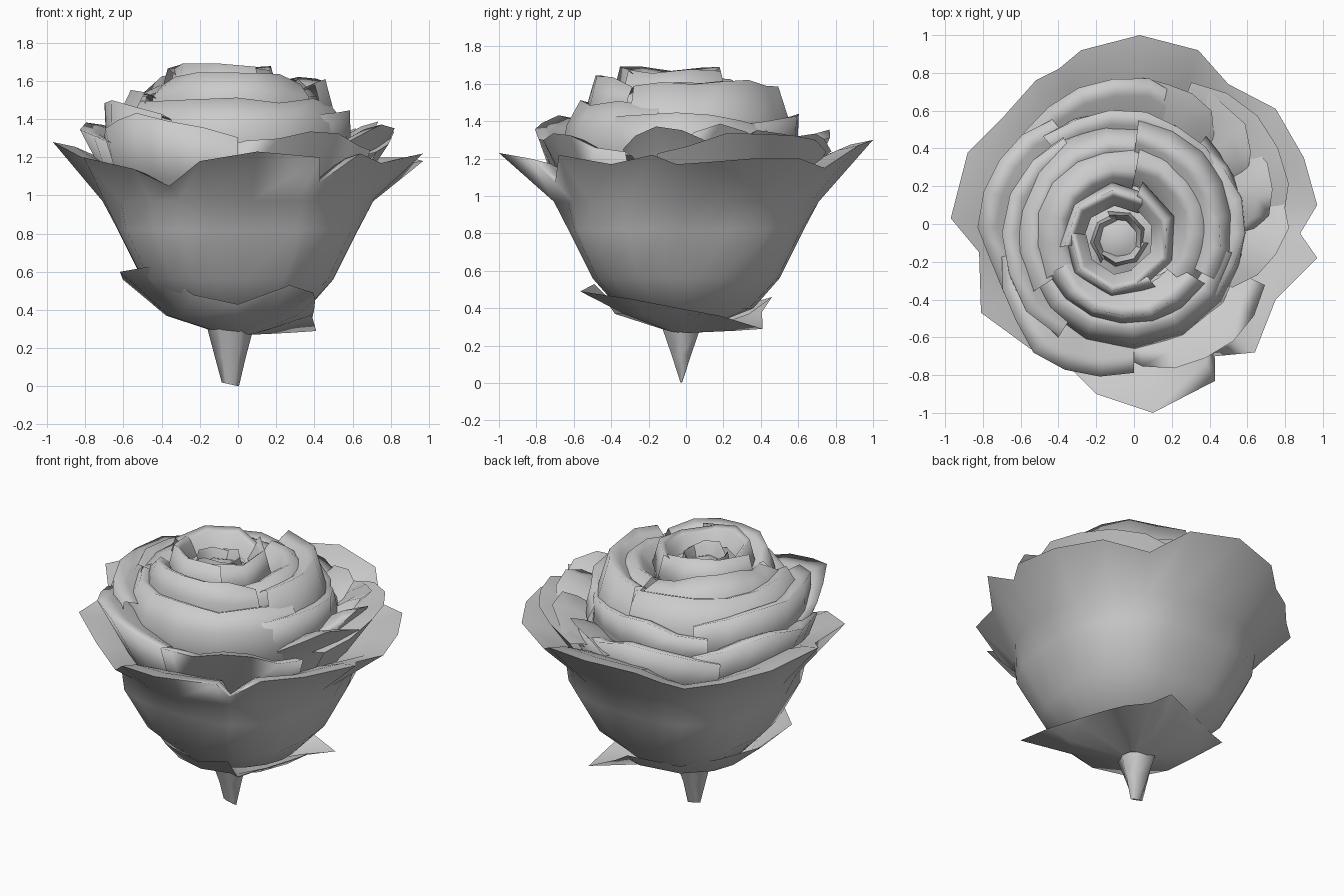
import bpy, bmesh, math, random

random.seed(4)
if "Cube" in bpy.data.objects:
    bpy.data.objects.remove(bpy.data.objects["Cube"], do_unlink=True)

grey = bpy.data.materials.new("petal grey")
grey.use_nodes = True
colour = (0.6, 0.6, 0.6, 1)
grey.diffuse_color = colour
grey.node_tree.nodes["Principled BSDF"].inputs["Base Color"].default_value = colour


def sheet(name, rows, closed=False):
    """Skin a grid of points into one smooth object."""
    bm = bmesh.new()
    grid = [[bm.verts.new(p) for p in row] for row in rows]
    for low, high in zip(grid, grid[1:]):
        n = len(low)
        for i in range(n if closed else n - 1):
            j = (i + 1) % n
            bm.faces.new((low[i], low[j], high[j], high[i]))
    bmesh.ops.remove_doubles(bm, verts=bm.verts, dist=0.0005)
    mesh = bpy.data.meshes.new(name)
    bm.to_mesh(mesh)
    bm.free()
    obj = bpy.data.objects.new(name, mesh)
    bpy.context.collection.objects.link(obj)
    mesh.materials.append(grey)
    bpy.ops.object.select_all(action='DESELECT')
    obj.select_set(True)
    bpy.context.view_layer.objects.active = obj
    bpy.ops.object.shade_smooth_by_angle(angle=math.radians(130))


def polar(radius, azimuth, z, centre=(0, 0)):
    return (centre[0] + radius * math.cos(azimuth),
            centre[1] + radius * math.sin(azimuth), z)


# Lining behind every rim: (inward scale, drop)
LINING = [(0.88, 0.025), (0.68, 0.11)]


def petal(name, profile, azimuth, span, tip, centre=(0, 0), edge=(0.9, -0.1),
          spiral=0.03, rough=0.02, columns=7):
    """Curved petal: rises to a pointed rim, then folds over into a shallow lining."""
    rows = [[] for _ in range(len(profile) + 1 + len(LINING))]
    for i in range(columns):
        u = 2 * i / (columns - 1) - 1
        a = math.radians(azimuth + u * span / 2)
        fall = abs(u) ** 1.5
        turn = 1 + spiral * u
        rim_r = tip[0] * (turn + (edge[0] - 1) * fall + random.uniform(-rough, rough))
        rim_z = tip[1] + edge[1] * fall + random.uniform(-rough, rough)
        column = [(r * turn, z) for r, z in profile] + [(rim_r, rim_z)]
        column += [(rim_r * scale, rim_z - drop) for scale, drop in LINING]
        for row, (r, z) in zip(rows, column):
            row.append(polar(r, a, z, centre))
    sheet(name, rows)


# Outer cup: four broad fused petals, squarish below, with a pointed, notched rim
rim = [(.97, -.18, 1.22), (.88, -.05, 1.17), (.97, .1, 1.18), (.9, .35, 1.2),
       (.75, .61, 1.2), (.5, .74, 1.15), (.34, .92, 1.27), (.03, 1, 1.3),
       (-.28, .92, 1.27), (-.4, .82, 1.2), (-.52, .76, 1.17), (-.68, .58, 1.18),
       (-.88, .38, 1.24), (-.97, .03, 1.28), (-.82, -.15, 1.2), (-.81, -.47, 1.2),
       (-.55, -.66, 1.14), (-.36, -.74, 1.05), (-.2, -.9, 1.18), (.1, -1, 1.23),
       (.43, -.83, 1.2), (.43, -.7, 1.07), (.64, -.68, 1.22), (.75, -.4, 1.17)]
cup = []
for r, z in [(0.06, 0.28), (0.36, 0.4), (0.5, 0.56), (0.63, 0.82), (0.71, 0.97)]:
    row = []
    for x, y, _ in rim:
        a = math.atan2(y, x)
        corner = 0.1 * math.sin(2 * a) ** 2 * (0.45 < z < 0.9)
        row.append(polar(r * (1 + corner), a, z))
    cup.append(row)
cup.append(rim)
for scale, drop in LINING:
    cup.append([(x * scale, y * scale, z - drop) for x, y, z in rim])
sheet("outer_cup", cup, closed=True)

# Second whorl, just inside the cup
second = [(0.3, 0.5), (0.55, 0.85), (0.68, 1.08)]
for i, (azimuth, span, tip) in enumerate([
        (-128, 76, (0.85, 1.42)), (-62, 74, (0.81, 1.33)), (28, 80, (0.86, 1.34)),
        (98, 85, (0.79, 1.35)), (168, 80, (0.82, 1.38))]):
    petal(f"second_petal_{i}", second, azimuth, span, tip, edge=(0.9, -0.1),
          spiral=0.04, rough=0.02)

# Small folded petals tucked in on the right and back
for i, (azimuth, radius) in enumerate([(-12, 0.79), (14, 0.76), (42, 0.8), (66, 0.77)]):
    petal(f"folded_petal_{i}", [(0.5, 0.9), (0.6, 1.15)], azimuth, 42,
          (radius, 1.36), spiral=0.1, rough=0.03, columns=5)

# Third whorl, upright, open towards the front
middle = (-0.05, -0.05)
third = [(0.35, 0.7), (0.58, 1.1), (0.64, 1.26)]
for i, (azimuth, span, tip) in enumerate([
        (0, 100, (0.63, 1.45)), (80, 100, (0.66, 1.44)), (180, 115, (0.65, 1.5))]):
    petal(f"third_petal_{i}", third, azimuth, span, tip, middle, (0.95, -0.08),
          0.05, 0.02)

# Fourth whorl, bulging then closing inwards
fourth = [(0.42, 0.9), (0.62, 1.22), (0.59, 1.38)]
for i, (azimuth, span, tip) in enumerate([
        (-85, 150, (0.52, 1.5)), (28, 110, (0.52, 1.61)), (145, 135, (0.5, 1.55))]):
    petal(f"fourth_petal_{i}", fourth, azimuth, span, tip, middle, (1.0, -0.01),
          0.04, 0.015)

# Crown petals around the heart
crown = [(0.4, 1.1), (0.5, 1.4), (0.47, 1.52)]
for i, (azimuth, span, tip) in enumerate([
        (-92, 120, (0.44, 1.65)), (20, 120, (0.38, 1.62)), (145, 130, (0.36, 1.62))]):
    petal(f"crown_petal_{i}", crown, azimuth, span, tip, middle, (0.95, -0.05),
          0.05, 0.02)

# Heart: tight angular petals spiralling into the bud
heart = (-0.08, -0.08)
for ring, (radius, top) in enumerate([(0.27, 1.68), (0.13, 1.63)]):
    for i in range(3):
        petal(f"heart_petal_{ring}_{i}",
              [(radius * 0.8, 1.3), (radius * 1.15, 1.52)], 120 * i + 45 * ring, 135,
              (radius, top), heart, (1.0, -0.02), 0.06, 0.02, 4)
sheet("bud_core", [[polar(r, a * math.tau / 5, z, heart) for a in range(5)]
                   for r, z in [(0.3, 1.46), (0.09, 1.56), (0, 1.59)]], closed=True)

# Three-pointed collar of sepals, dipping between the points
collar = [(-90, .41, .43), (-61, .56, .53), (-55, .69, .49), (-36, .5, .45),
          (-5, .4, .4), (25, .43, .36), (45, .58, .29), (62, .46, .38),
          (78, .47, .46), (120, .41, .43), (150, .46, .48), (172, .61, .56),
          (198, .65, .6), (218, .57, .63), (240, .47, .48)]
rows = [[], [], []]
for azimuth, reach, height in collar:
    a = math.radians(azimuth)
    for row, r, z in zip(rows, (0.07, 0.38, reach), (0.27, min(0.37, height - 0.01), height)):
        row.append(polar(r, a, z))
sheet("sepal_collar", rows, closed=True)

# Short stem tapering to a slanted blade-like point
stem = []
for wide, deep, z in [(0.045, 0.006, 0.01), (0.08, 0.06, 0.15), (0.12, 0.12, 0.3)]:
    stem.append([(wide * math.cos(a * math.tau / 6) - 0.04,
                  deep * math.sin(a * math.tau / 6) - 0.025,
                  z - 0.01 * math.cos(a * math.tau / 6) * (z < 0.1)) for a in range(6)])
sheet("stem", stem, closed=True)
